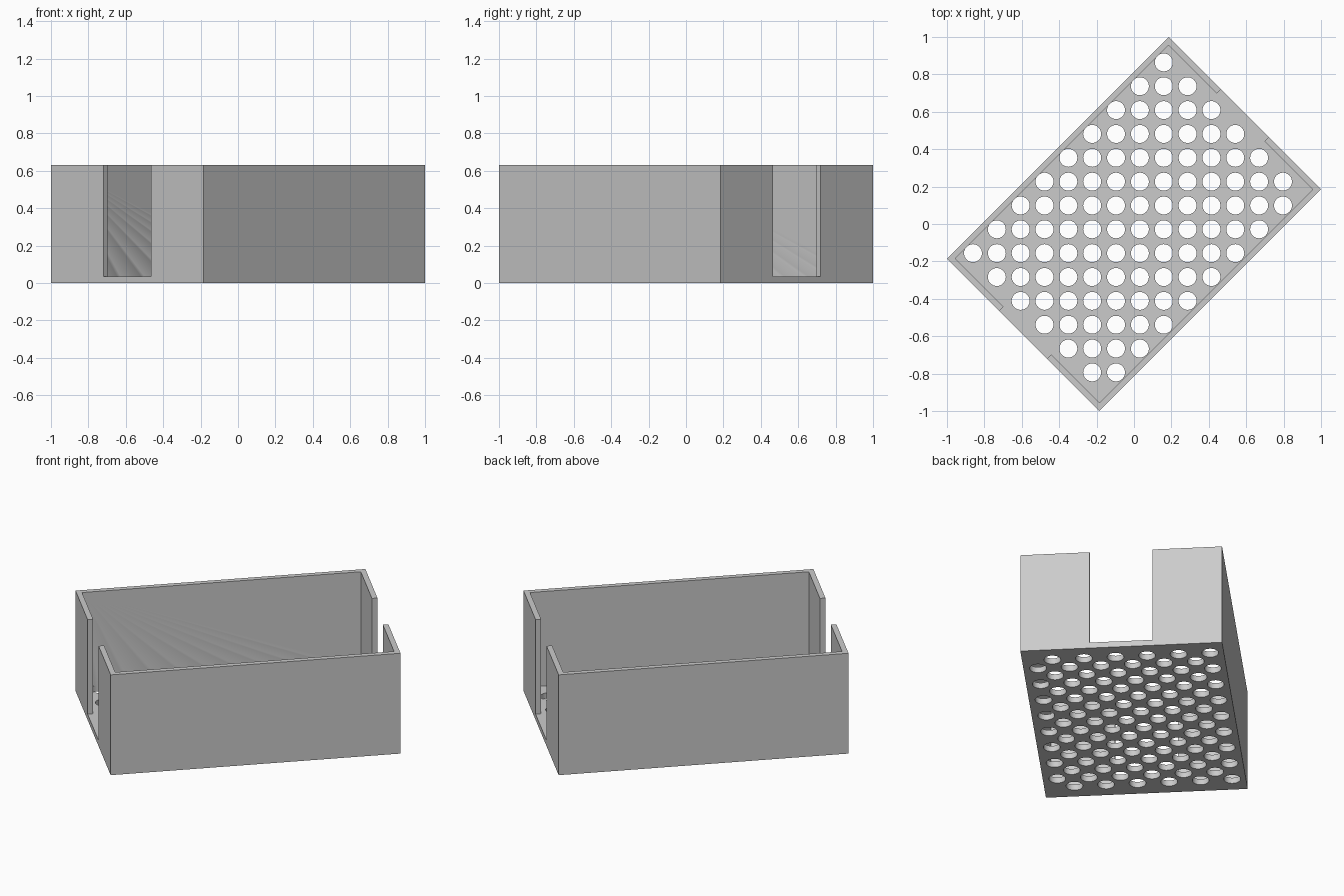
import bpy, bmesh, math
from mathutils import Matrix, Vector

cube = bpy.data.objects.get("Cube")
if cube:
    bpy.data.objects.remove(cube, do_unlink=True)

LENGTH, WIDTH, HEIGHT = 1.676, 1.153, 0.63
WALL, FLOOR, SLOT = 0.032, 0.036, 0.36
PITCH, RADIUS = 0.1275, 0.048
TURN = Matrix.Rotation(math.radians(45), 4, "Z")

grey = bpy.data.materials.new("plain grey")
grey.use_nodes = True
grey.diffuse_color = (0.6, 0.6, 0.6, 1)
grey.node_tree.nodes["Principled BSDF"].inputs["Base Color"].default_value = (0.6, 0.6, 0.6, 1)


def finish(name, bm):
    bmesh.ops.recalc_face_normals(bm, faces=bm.faces)
    mesh = bpy.data.meshes.new(name)
    bm.to_mesh(mesh)
    bm.free()
    mesh.materials.append(grey)
    obj = bpy.data.objects.new(name, mesh)
    bpy.context.collection.objects.link(obj)
    return obj


def prism(name, outline, low, high):
    """Upright prism on a plan outline, turned diagonally."""
    bm = bmesh.new()
    face = bm.faces.new([bm.verts.new(TURN @ Vector((x, y, low))) for x, y in outline])
    top = bmesh.ops.extrude_face_region(bm, geom=[face])["geom"]
    verts = [v for v in top if isinstance(v, bmesh.types.BMVert)]
    bmesh.ops.translate(bm, verts=verts, vec=(0, 0, high - low))
    return finish(name, bm)


def cut(target, cutter):
    mod = target.modifiers.new("cut", "BOOLEAN")
    mod.operation, mod.solver, mod.object = "DIFFERENCE", "EXACT", cutter
    bpy.context.view_layer.objects.active = target
    bpy.ops.object.modifier_apply(modifier=mod.name)
    bpy.data.objects.remove(cutter, do_unlink=True)


# Solid block for the tray
a, b = LENGTH / 2, WIDTH / 2
tray = prism("perforated_tray", [(-a, -b), (a, -b), (a, b), (-a, b)], 0, HEIGHT)

# Cavity with a slot through each end wall, as one plus-shaped cutter
i, j, s, far = a - WALL, b - WALL, SLOT / 2, a + 0.1
half = [(far, -s), (far, s), (i, s), (i, j), (-i, j), (-i, s)]
cavity = prism("cavity_cutter", half + [(-x, -y) for x, y in half], FLOOR, HEIGHT + 0.1)
cut(tray, cavity)

# Square grid of round floor holes, kept within the diagonal floor
bm = bmesh.new()
for row in range(14):
    for col in range(14):
        if 8 <= col + row <= 19 and abs(col - row) <= 8:
            spot = (-0.861 + col * PITCH, 0.864 - row * PITCH, 0)
            bmesh.ops.create_cone(bm, cap_ends=True, segments=32, radius1=RADIUS,
                                  radius2=RADIUS, depth=2 * FLOOR + 0.004,
                                  matrix=Matrix.Translation(spot))
cut(tray, finish("hole_cutter", bm))

# Smooth hole walls, sharp box edges
bpy.ops.object.select_all(action="DESELECT")
tray.select_set(True)
bpy.context.view_layer.objects.active = tray
bpy.ops.object.shade_smooth_by_angle(angle=math.radians(30))
